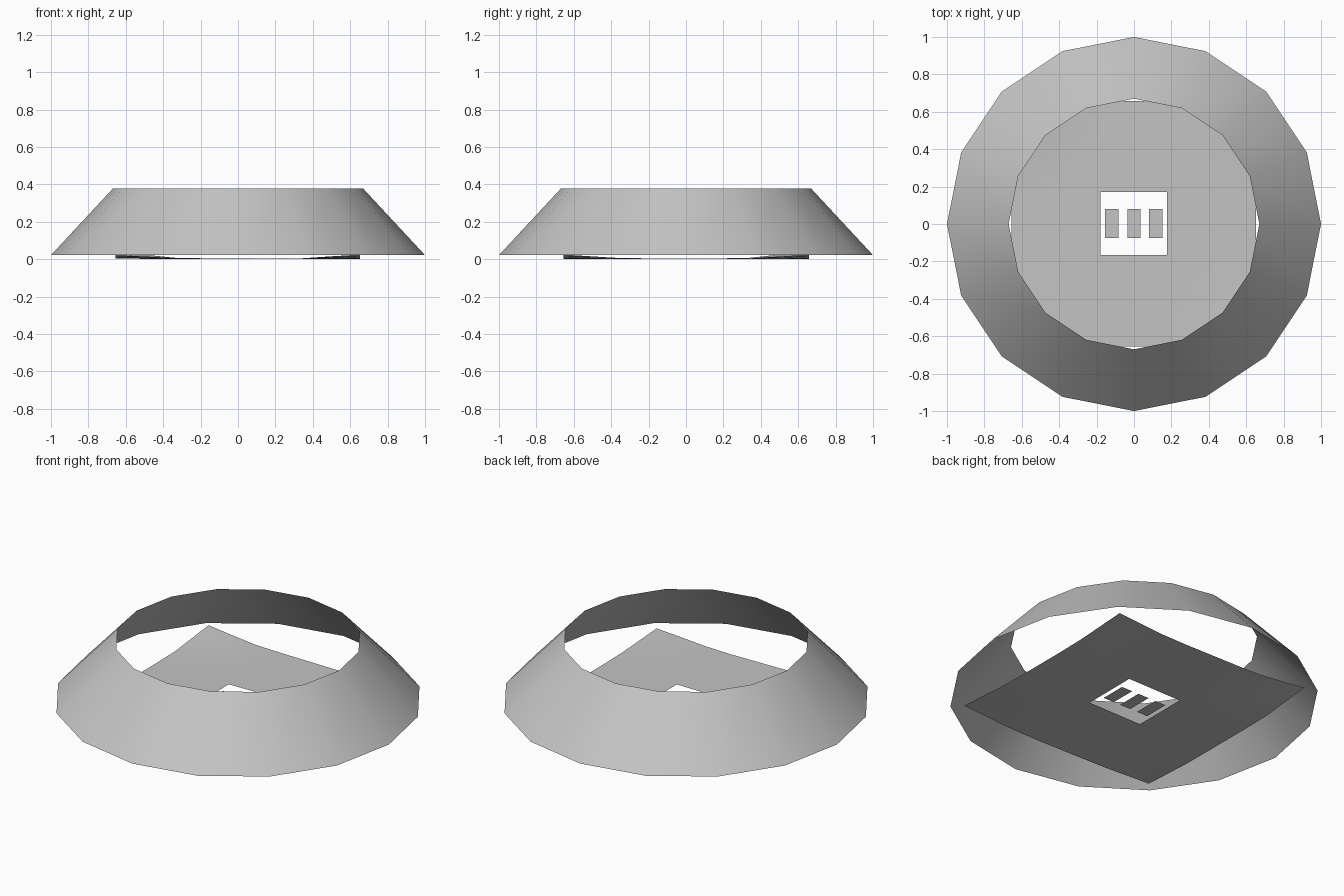
import bpy, bmesh, math

if "Cube" in bpy.data.objects:
    bpy.data.objects.remove(bpy.data.objects["Cube"])

grey = bpy.data.materials.new("plain grey")
grey.diffuse_color = (0.55, 0.55, 0.55, 1)
grey.use_nodes = True
grey.node_tree.nodes["Principled BSDF"].inputs["Base Color"].default_value = grey.diffuse_color


def finish(bm, name):
    mesh = bpy.data.meshes.new(name)
    bm.normal_update()
    bm.to_mesh(mesh)
    bm.free()
    mesh.materials.append(grey)
    for p in mesh.polygons:
        p.use_smooth = True
    obj = bpy.data.objects.new(name, mesh)
    bpy.context.collection.objects.link(obj)
    return obj


# Sloping open wall: 16-sided band without caps
SIDES = 16
bm = bmesh.new()
rings = []
for radius, z in ((1.0, 0.022), (0.67, 0.377)):
    rings.append([bm.verts.new((radius * math.cos(i * math.tau / SIDES),
                                radius * math.sin(i * math.tau / SIDES), z))
                  for i in range(SIDES)])
low, high = rings
for i in range(SIDES):
    j = (i + 1) % SIDES
    bm.faces.new((low[i], low[j], high[j], high[i]))
finish(bm, "sloping_wall")


# Floor sheet: nearly flat, corners lifted, with a window in the middle
def floor_height(x, y):
    lift = 0.042 if x < 0 < y else 0.021
    rise = max(0, abs(x) - 0.3) * max(0, abs(y) - 0.3) / 0.355 ** 2
    return 0.001 + (lift - 0.001) * rise + 0.002 * (1 + math.sin(7 * x + 4 * y))


xs = [-0.655, -0.5, -0.34, -0.18, 0.176, 0.34, 0.5, 0.653]
ys = [-0.655, -0.5, -0.34, -0.165, 0.17, 0.34, 0.5, 0.657]
bm = bmesh.new()
grid = [[bm.verts.new((x, y, floor_height(x, y))) for y in ys] for x in xs]
for i in range(7):
    for j in range(7):
        if (i, j) != (3, 3):
            bm.faces.new((grid[i][j], grid[i + 1][j],
                          grid[i + 1][j + 1], grid[i][j + 1]))
finish(bm, "floor_sheet")

# Three slats lying in the window
for k, x in enumerate((-0.12, 0.0, 0.116)):
    bm = bmesh.new()
    corners = ((-0.036, -0.075), (0.036, -0.075), (0.036, 0.08), (-0.036, 0.08))
    bm.faces.new([bm.verts.new((x + dx, y, 0.003)) for dx, y in corners])
    finish(bm, f"window_slat_{k + 1}")
